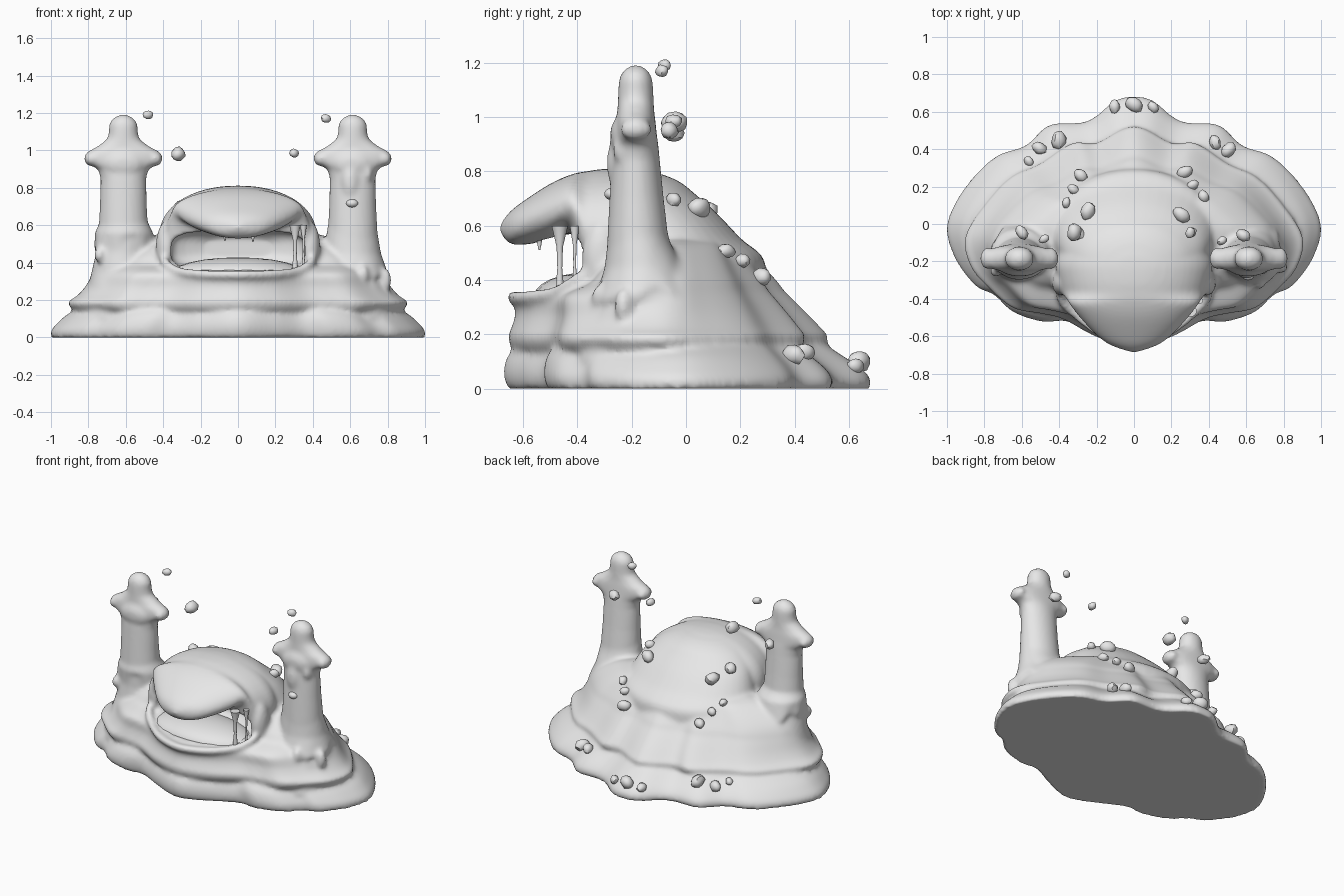
import bpy, bmesh, math, random
from mathutils import Vector, Matrix

random.seed(4)
if "Cube" in bpy.data.objects:
    bpy.data.objects.remove(bpy.data.objects["Cube"])

mud = bpy.data.materials.new("grey_mud")
mud.use_nodes = True
GREY = (0.8, 0.8, 0.8, 1)
mud.diffuse_color = GREY
mud.node_tree.nodes["Principled BSDF"].inputs["Base Color"].default_value = GREY


def make_object(name, bm):
    bmesh.ops.recalc_face_normals(bm, faces=bm.faces)
    mesh = bpy.data.meshes.new(name)
    bm.to_mesh(mesh)
    bm.free()
    mesh.materials.append(mud)
    obj = bpy.data.objects.new(name, mesh)
    bpy.context.collection.objects.link(obj)
    return obj


def select(obj):
    bpy.ops.object.select_all(action='DESELECT')
    obj.select_set(True)
    bpy.context.view_layer.objects.active = obj


def smooth(obj, angle):
    select(obj)
    bpy.ops.object.shade_smooth_by_angle(angle=math.radians(angle))


def loft(bm, rings):
    """Closed skin through rings of equal point count."""
    rows = [[bm.verts.new(p) for p in ring] for ring in rings]
    n = len(rows[0])
    for a, b in zip(rows, rows[1:]):
        for i in range(n):
            j = (i + 1) % n
            bm.faces.new((a[i], a[j], b[j], b[i]))
    bm.faces.new(rows[0])
    bm.faces.new(rows[-1])


def spline(pts, closed, steps=6):
    """Catmull-Rom through the given points."""
    n, out = len(pts), []
    get = (lambda i: pts[i % n]) if closed else (lambda i: pts[max(0, min(n - 1, i))])
    for i in range(n if closed else n - 1):
        a, b, c, d = (Vector(get(i + k)) for k in (-1, 0, 1, 2))
        for s in range(steps):
            t = s / steps
            out.append(0.5 * (2 * b + (c - a) * t + (2 * a - 5 * b + 4 * c - d) * t * t
                              + (3 * b - a - 3 * c + d) * t ** 3))
    return out if closed else out + [Vector(pts[-1])]


def mirrored(half):
    return spline(half + [(-x, y) for x, y in half[-2:0:-1]], True)


def tier(bm, outline, rings):
    """Rings: height, width scale, back scale, front scale."""
    loft(bm, [[(p.x * w, p.y * (back if p.y > 0 else front), z) for p in outline]
              for z, w, back, front in spline(rings, False, 3)])


def column(bm, cx, rings, wave=0):
    """Rings: height, x radius, y radius, y centre; wave ripples the first ring."""
    rows = []
    for k, (z, rx, ry, cy) in enumerate(rings):
        row = []
        for i in range(40):
            t = math.tau * i / 40
            dz = wave * (math.sin(3 * t + cx) + 0.7 * math.sin(8 * t)) if k == 0 else 0
            row.append((cx + (rx - dz * 0.5) * math.cos(t),
                        cy + (ry - dz * 0.5) * math.sin(t), z + dz))
        rows.append(row)
    loft(bm, rows)


def sections(bm, rows, power):
    """Rows: depth, half width, bottom, top."""
    rings = []
    for y, w, lo, hi in spline(rows, False, 3):
        ring = []
        for i in range(48):
            c, s = math.cos(math.tau * i / 48), math.sin(math.tau * i / 48)
            ring.append((w * math.copysign(abs(c) ** power, c), y,
                         (lo + hi) / 2 + (hi - lo) / 2 * math.copysign(abs(s) ** power, s)))
        rings.append(ring)
    loft(bm, rings)


def blob(bm, centre, size):
    bmesh.ops.create_uvsphere(bm, u_segments=20, v_segments=12, radius=1,
                              matrix=Matrix.Translation(centre) @ Matrix.Diagonal((*size, 1)))


body = bmesh.new()

# Spreading puddle at the ground
puddle = mirrored([(0, .68), (.1, .66), (.25, .55), (.45, .53), (.58, .42), (.74, .36), (.9, .2),
                   (1, 0), (.96, -.18), (.85, -.33), (.75, -.38), (.65, -.47), (.5, -.52),
                   (.36, -.52), (.2, -.6), (0, -.67)])
tier(body, puddle, [(0, 1, 1, .98), (.04, .995, .995, 1), (.08, .96, .94, 1),
                    (.12, .915, .85, .98), (.16, .845, .76, .93)])

# Second mud layer rising into the shoulders
layer = mirrored([(0, .525), (.2, .435), (.33, .435), (.5, .325), (.66, .25), (.8, .1), (.905, -.07),
                  (.875, -.23), (.77, -.35), (.65, -.45), (.5, -.48), (.38, -.51), (.2, -.605),
                  (0, -.655)])
tier(body, layer, [(.11, .9, .87, .92), (.15, .975, .96, .98), (.19, 1, 1, 1), (.22, .95, .955, .985),
                   (.27, .9, .865, .96), (.33, .86, .75, .96), (.36, .84, .69, .88),
                   (.39, .82, .65, .74), (.43, .78, .58, .68), (.48, .7, .5, .58),
                   (.53, .58, .42, .42), (.56, .4, .3, .2)])

# Dome sloping down the back
column(body, 0, spline([(.3, .45, .33, -.04), (.47, .45, .33, -.04), (.55, .425, .285, -.08),
                        (.65, .375, .24, -.13), (.72, .31, .21, -.18), (.76, .25, .18, -.2),
                        (.79, .17, .13, -.22), (.808, .08, .06, -.24)], False, 4))

# Overhanging upper lip
sections(body, [(-.685, .02, .575, .605), (-.65, .12, .535, .65), (-.6, .195, .53, .69),
                (-.5, .29, .545, .755), (-.42, .35, .56, .79), (-.37, .385, .33, .8),
                (-.3, .405, .3, .81), (-.2, .42, .28, .81), (-.1, .36, .28, .785),
                (0, .22, .3, .73), (.04, .05, .4, .66)], .95)

# Cheeks at the mouth corners
for s in (-1, 1):
    blob(body, (s * .385, -.31, .48), (.055, .075, .14))

# Lower lip rim
half_rim = [(.4, -.34, .44), (.385, -.41, .395), (.31, -.485, .352), (.18, -.58, .338)]
rim = spline(half_rim + [(0, -.635, .336)] + [(-x, y, z) for x, y, z in half_rim[::-1]], False, 5)
rings = []
for i, p in enumerate(rim):
    tangent = (rim[min(i + 1, len(rim) - 1)] - rim[max(i - 1, 0)]).normalized()
    side = tangent.cross(Vector((0, 0, 1))).normalized()
    up = side.cross(tangent)
    rings.append([p + .024 * (side * math.cos(math.tau * k / 12) + up * math.sin(math.tau * k / 12))
                  for k in range(12)])
loft(body, rings)

# Two towers with winged caps, drips and wavy skirts
tower = [(.1, .24, .28, -.13), (.25, .195, .22, -.14), (.35, .17, .17, -.14),
         (.45, .147, .138, -.155), (.55, .134, .113, -.177), (.7, .126, .1, -.182),
         (.85, .122, .088, -.185), (.9, .135, .083, -.185), (.93, .19, .078, -.185),
         (.96, .213, .075, -.185), (.99, .2, .072, -.185), (1.02, .14, .068, -.185),
         (1.06, .086, .066, -.185), (1.1, .077, .065, -.185), (1.14, .077, .062, -.185),
         (1.17, .058, .048, -.185), (1.192, .018, .018, -.185)]
for s in (-1, 1):
    column(body, s * .613, tower)
    low = .345 if s > 0 else .46
    column(body, s * .61, [(low, .192 - (low - .345) * .25, .188 - (low - .345) * .4, -.145),
                           (low + .1, .156, .137, -.163), (.62, .126, .098, -.182)], .02)
    blob(body, (s * .61, -.245, .93), (.1, .035, .07))
    for wing in (-1, 1):
        blob(body, (s * .613 + wing * .17, -.185, .955), (.04, .06, .04))
blob(body, (.6, -.262, .83), (.045, .03, .09))
blob(body, (.69, -.24, .88), (.03, .03, .05))
for x, y, z, h in ((.79, -.23, .305, .065), (.67, -.315, .335, .05), (-.74, -.25, .44, .04)):
    blob(body, (x, y, z), (.03, .033, h))

mud_body = make_object("mud_body", body)

# Mouth cavity cutter
cut = bmesh.new()
sections(cut, [(-.6, .12, .37, .5), (-.54, .24, .355, .545), (-.45, .335, .35, .565),
               (-.33, .36, .355, .58), (-.25, .33, .38, .57), (-.19, .18, .42, .53)], .6)
cutter = make_object("mouth_cutter", cut)
cutter.hide_render = True


def fuse(size):
    mod = mud_body.modifiers.new("fuse", 'REMESH')
    mod.mode = 'VOXEL'
    mod.voxel_size = size


fuse(.013)
mod = mud_body.modifiers.new("mouth", 'BOOLEAN')
mod.operation = 'DIFFERENCE'
mod.object = cutter
fuse(.012)
mod = mud_body.modifiers.new("soften", 'SMOOTH')
mod.factor = .5
mod.iterations = 4
select(mud_body)
bpy.ops.object.convert(target='MESH')
bpy.data.objects.remove(cutter)
smooth(mud_body, 60)

# Saliva strands and small drips in the mouth: x, y, bottom, top, end radii, middle radius
for name, x, y, lo, hi, foot, mid, head in (
        ("front_strand", .305, -.465, .34, .6, .018, .009, .03),
        ("corner_strand", .35, -.41, .36, .6, .01, .005, .018),
        ("left_drip", .08, -.54, .51, .57, .003, .008, .018),
        ("right_drip", -.07, -.54, .515, .57, .003, .008, .018)):
    bm = bmesh.new()
    column(bm, x, [(lo, foot, foot, y), (lo + (hi - lo) * .4, mid, mid, y),
                   (lo + (hi - lo) * .7, mid * 1.3, mid * 1.3, y), (hi, head, head, y)])
    smooth(make_object(name, bm), 60)

# Rounded mouth floor, and the bead hanging under the left tower's drip
for name, centre, size in (("mouth_floor", (0, -.36, .34), (.36, .2, .088)),
                           ("tower_bead", (.61, -.275, .717), (.032, .026, .022))):
    bm = bmesh.new()
    blob(bm, centre, size)
    smooth(make_object(name, bm), 60)


def stone(name, centre, r):
    bm = bmesh.new()
    bmesh.ops.create_icosphere(bm, subdivisions=2, radius=1)
    for v in bm.verts:
        v.co *= random.uniform(.9, 1.08)
    turn = Matrix.Rotation(random.uniform(0, 6), 4, 'Z') @ Matrix.Rotation(random.uniform(-.6, .6), 4, 'X')
    bm.transform(Matrix.Translation(centre) @ turn @ Matrix.Diagonal((r * 1.15, r * .85, r * .9, 1)))
    smooth(make_object(name, bm), 40)


# Stones floating near the towers
for i, (x, y, z, r) in enumerate([(-.48, -.08, 1.19, .026), (.47, -.09, 1.17, .026),
                                  (-.32, -.045, .98, .045), (.3, -.045, .985, .028),
                                  (-.6, -.045, .94, .036), (.585, -.06, .95, .036)]):
    stone(f"floating_stone_{i + 1}", (x, y, z), r)

# Stones resting on the mud
resting = [(-.28, .25, .036), (-.32, .18, .03), (-.36, .11, .026), (.27, .27, .038), (.31, .2, .03),
           (.37, .14, .032), (-.24, .06, .045), (.25, .04, .045), (-.3, -.05, .04), (.3, -.05, .03),
           (-.1, .62, .034), (0, .63, .045), (.1, .62, .03), (-.4, .44, .046), (-.5, .4, .038),
           (-.56, .33, .027), (.43, .43, .037), (.5, .39, .042)]
bpy.context.view_layer.update()
for i, (x, y, r) in enumerate(resting):
    hit, spot, normal, face = mud_body.ray_cast((x, y, 2), (0, 0, -1))
    if hit:
        stone(f"resting_stone_{i + 1}", spot + normal * r * .3, r)
